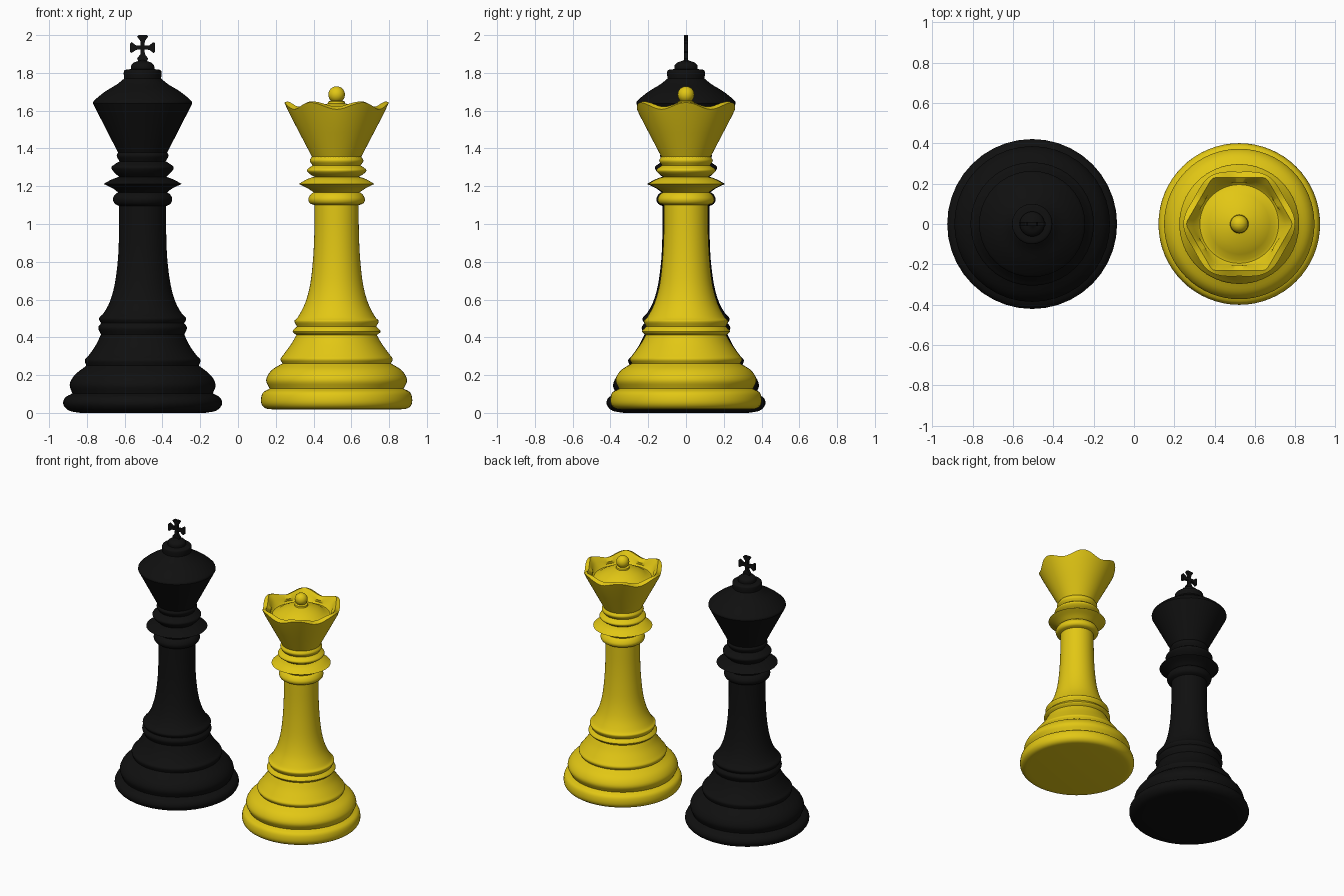
import bpy, bmesh, math
from mathutils import Vector

if "Cube" in bpy.data.objects:
    bpy.data.objects.remove(bpy.data.objects["Cube"])

KING_X, QUEEN_X = -0.505, 0.522


def material(name, rgb):
    m = bpy.data.materials.new(name)
    m.diffuse_color = (*rgb, 1)
    m.use_nodes = True
    m.node_tree.nodes["Principled BSDF"].inputs["Base Color"].default_value = m.diffuse_color
    return m


black = material("black", (0.005, 0.005, 0.005))
yellow = material("yellow", (0.76, 0.57, 0.007))


def finish(name, bm, x, mat, angle=38):
    bmesh.ops.recalc_face_normals(bm, faces=bm.faces)
    me = bpy.data.meshes.new(name)
    bm.to_mesh(me)
    bm.free()
    me.materials.append(mat)
    ob = bpy.data.objects.new(name, me)
    ob.location.x = x
    bpy.context.collection.objects.link(ob)
    bpy.ops.object.select_all(action='DESELECT')
    ob.select_set(True)
    bpy.context.view_layer.objects.active = ob
    bpy.ops.object.shade_smooth_by_angle(angle=math.radians(angle))
    return ob


def spline(runs, steps=4):
    """Smooth each run of (r, z) points; runs meet at sharp creases."""
    out = [Vector(runs[0][0])]
    last = out[0]
    for i, run in enumerate(runs):
        p = [Vector(q) for q in run]
        if i:
            p = [last] + p
        last = p[-1]
        p = [2 * p[0] - p[1]] + p + [2 * p[-1] - p[-2]]
        for a, b, c, d in zip(p, p[1:], p[2:], p[3:]):
            for k in range(1, steps + 1):
                t = k / steps
                out.append(0.5 * (2 * b + (c - a) * t + (2 * a - 5 * b + 4 * c - d) * t * t
                                  + (3 * b - a - 3 * c + d) * t ** 3))
    return out


def lathe(name, x, rings, sides, mat):
    """rings: (r, z) pairs, or functions of the angle returning (r, z)."""
    bm = bmesh.new()
    loops = []
    for ring in rings:
        loop = []
        for i in range(sides):
            a = math.tau * i / sides
            r, z = ring(a) if callable(ring) else ring
            loop.append(bm.verts.new((r * math.cos(a), r * math.sin(a), z)))
        loops.append(loop)
    for lo, hi in zip(loops, loops[1:]):
        for i in range(sides):
            j = (i + 1) % sides
            bm.faces.new((lo[i], lo[j], hi[j], hi[i]))
    bm.faces.new(loops[0][::-1])
    bm.faces.new(loops[-1])
    return finish(name, bm, x, mat)


# king: base, stem, collars and head in one turned profile
king = [
    [(0.33, 0.0), (0.39, 0.012), (0.42, 0.045), (0.411, 0.08), (0.372, 0.103)],
    [(0.386, 0.15), (0.36, 0.20), (0.298, 0.25)],
    [(0.306, 0.28), (0.285, 0.305), (0.25, 0.355), (0.22, 0.415)],
    [(0.235, 0.45), (0.22, 0.475)],
    [(0.231, 0.50), (0.205, 0.53), (0.173, 0.59), (0.148, 0.68), (0.131, 0.81),
     (0.125, 0.95), (0.125, 1.095)],
    [(0.148, 1.108), (0.157, 1.132), (0.147, 1.155), (0.13, 1.168)],
    [(0.16, 1.19), (0.207, 1.212)],
    [(0.165, 1.235), (0.125, 1.25)],
    [(0.152, 1.275), (0.165, 1.30), (0.145, 1.318), (0.122, 1.332)],
    [(0.137, 1.36), (0.13, 1.378)],
    [(0.263, 1.638)],
    [(0.255, 1.655), (0.20, 1.70), (0.135, 1.74), (0.098, 1.77)],
    [(0.10, 1.80), (0.094, 1.815), (0.062, 1.82)],
    [(0.06, 1.84), (0.045, 1.855), (0.022, 1.863), (0.008, 1.87)],
]
lathe("king_body", KING_X, spline(king), 40, black)

# king: flat cross with four flared arms
bm = bmesh.new()
outline = []
for k in range(4):
    reach = 0.074 if k == 3 else 0.066
    for u, v in ((0.01, -0.01), (0.035, -0.012), (0.058, -0.029), (reach, -0.022),
                 (reach, 0.022), (0.058, 0.029), (0.035, 0.012)):
        c, s = math.cos(k * math.pi / 2), math.sin(k * math.pi / 2)
        outline.append(bm.verts.new((u * c - v * s, -0.01, 1.934 + u * s + v * c)))
face = bm.faces.new(outline)
ext = bmesh.ops.extrude_face_region(bm, geom=[face])
bmesh.ops.translate(bm, vec=(0, 0.02, 0),
                    verts=[g for g in ext["geom"] if isinstance(g, bmesh.types.BMVert)])
finish("king_cross", bm, KING_X, black, 30)

# queen: base, stem and collars
queen = [
    [(0.33, 0.018), (0.378, 0.025), (0.40, 0.055), (0.392, 0.105), (0.355, 0.128)],
    [(0.373, 0.175), (0.345, 0.225), (0.287, 0.262)],
    [(0.297, 0.285), (0.28, 0.31), (0.24, 0.365), (0.213, 0.412)],
    [(0.233, 0.432), (0.21, 0.457)],
    [(0.223, 0.487), (0.205, 0.507), (0.167, 0.58), (0.14, 0.68), (0.125, 0.81),
     (0.118, 0.95), (0.117, 1.10)],
    [(0.142, 1.11), (0.15, 1.132), (0.138, 1.156), (0.122, 1.168)],
    [(0.155, 1.19), (0.2, 1.212)],
    [(0.155, 1.238), (0.118, 1.25)],
    [(0.146, 1.268), (0.157, 1.287), (0.127, 1.31)],
    [(0.142, 1.335), (0.13, 1.357)],
]
lathe("queen_body", QUEEN_X, spline(queen), 64, yellow)


# queen: crown with six wavy points, hexagonal rim, bowl and inner dome
def rim_outer(a):
    w = math.cos(6 * a)
    return 0.268 + 0.009 * w, 1.625 + 0.018 * w


def rim_ridge(a):
    w = math.cos(6 * a)
    off = (a % (math.pi / 3)) - math.pi / 6
    return min(0.231 / math.cos(off), 0.262), 1.635 + 0.014 * w


def rim_inner(a):
    w = math.cos(6 * a)
    return 0.216 + 0.012 * w, 1.605 + 0.006 * w


crown = [(0.13, 1.355), (0.197, 1.483), (0.25, 1.585), rim_outer, rim_ridge, rim_inner,
         (0.207, 1.582), (0.195, 1.572), (0.18, 1.575), (0.15, 1.597), (0.11, 1.618),
         (0.07, 1.632), (0.046, 1.638), (0.044, 1.648), (0.025, 1.656)]
lathe("queen_crown", QUEEN_X, crown, 96, yellow)

# queen: ball on top
bm = bmesh.new()
bmesh.ops.create_uvsphere(bm, u_segments=32, v_segments=16, radius=0.044)
bmesh.ops.translate(bm, verts=bm.verts, vec=(0, 0, 1.685))
finish("queen_ball", bm, QUEEN_X, yellow)
